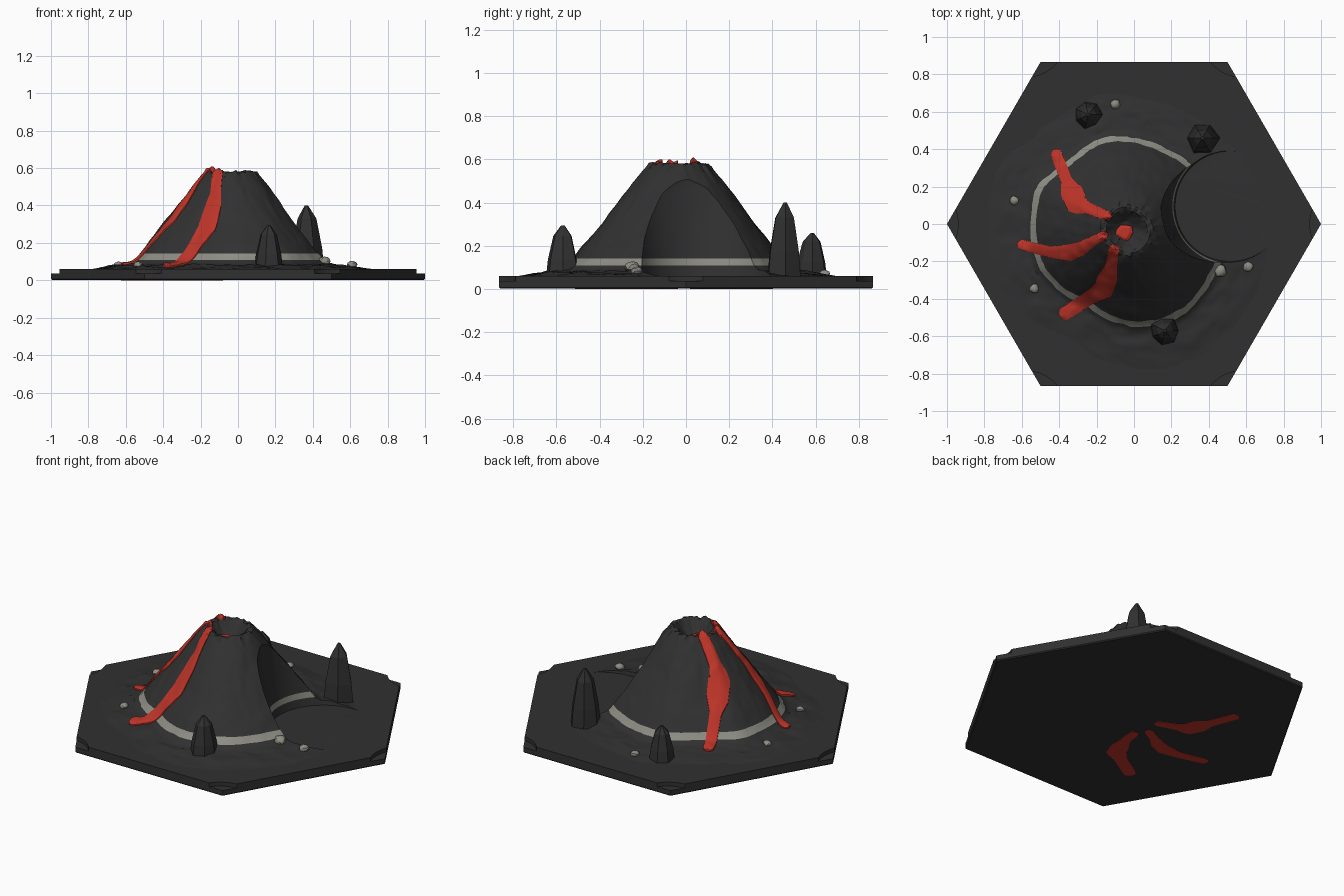
import bpy, bmesh, math, random
from mathutils import Vector, noise

if "Cube" in bpy.data.objects:
    bpy.data.objects.remove(bpy.data.objects["Cube"])

random.seed(4)
CX, CY = -0.04, -0.03          # volcano axis


def mat(name, rgb):
    m = bpy.data.materials.new(name)
    m.diffuse_color = (*rgb, 1)
    m.use_nodes = True
    m.node_tree.nodes["Principled BSDF"].inputs["Base Color"].default_value = m.diffuse_color
    return m


DARK = mat("dark basalt", (0.03, 0.03, 0.03))
RED = mat("red lava", (0.52, 0.035, 0.022))
GREY = mat("ash grey", (0.27, 0.27, 0.235))

# footprint radius by angle (degrees), and height by fraction of that radius
FOOT = [(-37, .536), (0, .53), (49, .49), (75, .486), (103, .51), (135, .48), (153, .53), (174, .517),
        (205, .51), (241, .457), (274, .52), (298, .546), (323, .536)]
PROFILE = [(0, .495), (.08, .50), (.15, .535), (.22, .583), (.27, .575), (.4, .50), (.5, .435), (.7, .30),
           (.85, .205), (.93, .148), (1, .105), (1.04, .09), (1.2, .078), (1.4, .063), (1.5, .055)]


def lerp(table, x):
    for (x0, y0), (x1, y1) in zip(table, table[1:]):
        if x <= x1:
            return y0 + (y1 - y0) * (x - x0) / (x1 - x0)
    return table[-1][1]


def foot(a):
    return lerp(FOOT, (math.degrees(a) + 37) % 360 - 37)


def height(x, y):
    t = math.hypot(x - CX, y - CY) / foot(math.atan2(y - CY, x - CX))
    z = lerp(PROFILE, t)
    fade = max(0, min(1, (1.5 - t) * 4))
    z += 0.010 * fade * noise.noise(Vector((x * 9, y * 9, 0)))
    z += 0.008 * fade * noise.noise(Vector((x * 24, y * 24, 3)))
    if .15 < t < .32:          # jagged rim
        z += 0.014 * noise.noise(Vector((x * 45, y * 45, 7)))
    return z


def make(name, bm, *mats, smooth=None):
    bmesh.ops.recalc_face_normals(bm, faces=bm.faces)
    me = bpy.data.meshes.new(name)
    bm.to_mesh(me)
    bm.free()
    ob = bpy.data.objects.new(name, me)
    bpy.context.collection.objects.link(ob)
    for m in mats:
        me.materials.append(m)
    if smooth:
        select(ob)
        bpy.ops.object.shade_smooth_by_angle(angle=math.radians(smooth))
    return ob


def select(ob):
    bpy.ops.object.select_all(action='DESELECT')
    ob.select_set(True)
    bpy.context.view_layer.objects.active = ob


def lathe(name, rings, cx, cy, n, jitter=0, *mats):
    """Closed stack of n-sided rings (radius, z)."""
    bm = bmesh.new()
    wob = [1 + random.uniform(-jitter, jitter) for _ in range(n)]
    rows = [[bm.verts.new((cx + r * wob[i] * math.cos(math.tau * i / n),
                           cy + r * wob[i] * math.sin(math.tau * i / n), z)) for i in range(n)]
            for r, z in rings]
    for a, b in zip(rows, rows[1:]):
        for i in range(n):
            bm.faces.new((a[i], a[(i + 1) % n], b[(i + 1) % n], b[i]))
    bm.faces.new(rows[0])
    bm.faces.new(rows[-1])
    return make(name, bm, *mats)


def cut(ob, cutter):
    mod = ob.modifiers.new("cut", 'BOOLEAN')
    mod.operation, mod.solver, mod.object = 'DIFFERENCE', 'EXACT', cutter
    select(ob)
    bpy.ops.object.modifier_apply(modifier=mod.name)
    bpy.data.objects.remove(cutter)


# hexagonal tile with a shallow step at each corner
base = lathe("hex_base", [(.994, .002), (1, .008), (1, .06)], 0, 0, 6, 0, DARK)
for k in range(6):
    a = math.tau * k / 6
    cut(base, lathe("corner_cutter", [(.21, .036), (.21, .1)],
                    1.15 * math.cos(a), 1.15 * math.sin(a), 64, 0, DARK))

# volcano: polar height field, closed underneath
bm = bmesh.new()
N = 144
steps = [.03 * i for i in range(1, 51)]
rows = []
for t in steps:
    row = []
    for i in range(N):
        a = math.tau * i / N
        r = t * foot(a)
        x, y = CX + r * math.cos(a), CY + r * math.sin(a)
        row.append(bm.verts.new((x, y, height(x, y))))
    rows.append(row)
rows.append([bm.verts.new((v.co.x, v.co.y, .03)) for v in rows[-1]])
for a, b in zip(rows, rows[1:]):
    for i in range(N):
        bm.faces.new((a[i], b[i], b[(i + 1) % N], a[(i + 1) % N]))
top = bm.verts.new((CX, CY, height(CX, CY)))
for i in range(N):
    bm.faces.new((top, rows[0][i], rows[0][(i + 1) % N]))
bm.faces.new(rows[-1])
volcano = make("volcano", bm, DARK, GREY)

# round bay cut out of its right flank
cut(volcano, lathe("bay_cutter", [(.295, .061), (.37, .46), (.37, .8)], .515, .095, 96, 0, DARK))

# grey ash band around the foot
bm = bmesh.new()
bm.from_mesh(volcano.data)
for z in (.108, .142):
    bmesh.ops.bisect_plane(bm, geom=bm.verts[:] + bm.edges[:] + bm.faces[:],
                           plane_co=(0, 0, z), plane_no=(0, 0, 1))
for f in bm.faces:
    f.material_index = int(.108 < f.calc_center_median().z < .142)
bm.to_mesh(volcano.data)
bm.free()
select(volcano)
bpy.ops.object.shade_smooth_by_angle(angle=math.radians(25))


# lava streams: ribbons following the slope, going down through the tile
def stream(name, pts):
    bm = bmesh.new()
    line = []
    for (x0, y0, w0), (x1, y1, w1) in zip(pts, pts[1:]):
        line += [Vector((x0 + (x1 - x0) * k / 14, y0 + (y1 - y0) * k / 14, w0 + (w1 - w0) * k / 14))
                 for k in range(14)]
    line.append(Vector(pts[-1]))
    n, rows = len(line), []
    for i, p in enumerate(line):
        d = line[min(i + 4, n - 1)] - line[max(i - 4, 0)]
        side = Vector((-d.y, d.x)).normalized()
        e = min((p.xy - line[0].xy).length, (p.xy - line[-1].xy).length) / .025
        w = p.z * math.sqrt(max(.06, 1 - (1 - min(e, 1)) ** 2))
        row = []
        for k in range(-3, 4):
            q = p.xy + side * w * k / 3
            row.append((q.x, q.y, height(q.x, q.y) + .014 - .006 * (k / 3) ** 2))
        rows.append(row)
    tops = [[bm.verts.new(c) for c in r] for r in rows]
    for a, b in zip(tops, tops[1:]):
        for k in range(6):
            bm.faces.new((a[k], a[k + 1], b[k + 1], b[k]))
    ext = bmesh.ops.extrude_face_region(bm, geom=bm.faces[:], use_keep_orig=True)
    for v in ext["geom"]:
        if isinstance(v, bmesh.types.BMVert):
            v.co.z = 0
    make(name, bm, RED, smooth=35)


stream("lava_stream_back", [(-.425, .40, .03), (-.36, .23, .032), (-.335, .175, .06), (-.305, .11, .06),
                            (-.25, .085, .032), (-.12, .035, .024)])
stream("lava_stream_left", [(-.625, -.105, .026), (-.45, -.15, .03), (-.35, -.155, .045),
                            (-.29, -.135, .04), (-.225, -.095, .026), (-.14, -.05, .024)])
stream("lava_stream_front", [(-.395, -.495, .035), (-.23, -.39, .038), (-.165, -.35, .055),
                             (-.14, -.29, .052), (-.12, -.22, .03), (-.105, -.11, .028)])
lathe("crater_lava", [(.052, .48), (.05, .515), (.03, .525)], -.05, -.045, 9, .2, RED)

# standing stone spikes
for name, x, y, r, h, n in (("tall_spike", .365, .46, .088, .40, 6), ("back_spike", -.245, .585, .075, .26, 7),
                            ("front_spike", .165, -.57, .08, .295, 7)):
    lathe(name, [(r, .05), (r * .88, .05 + (h - .05) * .35), (r * .56, .05 + (h - .05) * .8), (r * .1, h)],
          x, y, n, .1, DARK)

# loose ash pebbles
for i, (x, y, r) in enumerate([(-.1, .64, .026), (-.64, .125, .025), (-.535, -.345, .025),
                               (.462, -.25, .034), (.61, -.228, .027)]):
    bm = bmesh.new()
    bmesh.ops.create_icosphere(bm, subdivisions=2, radius=r)
    z = height(x, y) + r * .25
    for v in bm.verts:
        v.co *= 1 + .25 * noise.noise(v.co * 40 + Vector((i, 0, 0)))
        v.co = Vector((x + v.co.x, y + v.co.y, z + v.co.z * .7))
    make(f"pebble_{i + 1}", bm, GREY, smooth=30)
